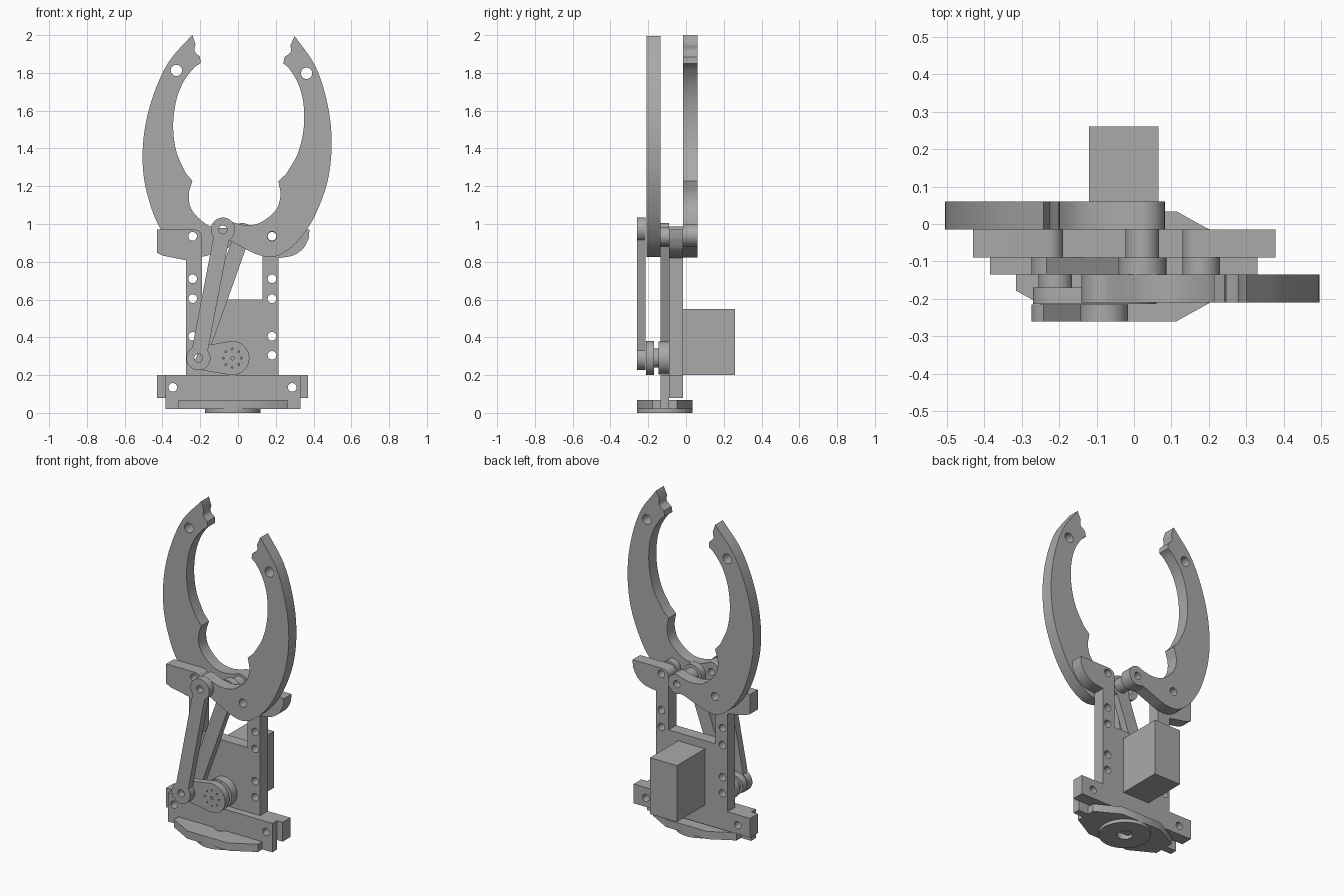
import bpy, bmesh, math
from mathutils import Matrix, Vector

cube = bpy.data.objects.get("Cube")
if cube:
    bpy.data.objects.remove(cube, do_unlink=True)

GREY = (0.4, 0.4, 0.4, 1)
grey = bpy.data.materials.new("plain grey")
grey.use_nodes = True
grey.diffuse_color = GREY
for node in grey.node_tree.nodes:
    if node.type == 'BSDF_PRINCIPLED':
        node.inputs["Base Color"].default_value = GREY


def arc(c, r, a0, a1, n=32):
    return [(c[0] + r * math.cos(a0 + (a1 - a0) * i / n),
             c[1] + r * math.sin(a0 + (a1 - a0) * i / n)) for i in range(n + 1)]


def circle(c, r, n=40):
    return arc(c, r, 0, math.tau, n)[:-1]


def smooth(points, steps=5):
    """Catmull-Rom resampling of an open run of points."""
    p = [Vector(q) for q in points]
    p = [2 * p[0] - p[1]] + p + [2 * p[-1] - p[-2]]
    out = []
    for a, b, c, d in zip(p, p[1:], p[2:], p[3:]):
        for i in range(steps):
            t = i / steps
            q = 0.5 * (2 * b + (c - a) * t + (2 * a - 5 * b + 4 * c - d) * t * t
                       + (3 * b - a - 3 * c + d) * t ** 3)
            out.append(tuple(q))
    return out + [tuple(p[-2])]


def plate(name, outline, lo, hi, holes=(), flat=False):
    """Extrude an outline with holes along y, or along z when flat."""
    cu = bpy.data.curves.new(name, 'CURVE')
    cu.dimensions = '2D'
    cu.fill_mode = 'BOTH'
    cu.extrude = (hi - lo) / 2
    for loop in [outline] + [circle(c, r, 24) for c, r in holes]:
        sp = cu.splines.new('POLY')
        sp.points.add(len(loop) - 1)
        for pt, (x, y) in zip(sp.points, loop):
            pt.co = (x, y, 0, 1)
        sp.use_cyclic_u = True
    tmp = bpy.data.objects.new(name + " profile", cu)
    bpy.context.collection.objects.link(tmp)
    bpy.context.view_layer.update()
    me = bpy.data.meshes.new_from_object(
        tmp.evaluated_get(bpy.context.evaluated_depsgraph_get()))
    bpy.data.objects.remove(tmp, do_unlink=True)
    bpy.data.curves.remove(cu)
    mid = (lo + hi) / 2
    if flat:
        me.transform(Matrix.Translation((0, 0, mid)))
    else:
        me.transform(Matrix.Translation((0, mid, 0)) @ Matrix.Rotation(math.pi / 2, 4, 'X'))
    bm = bmesh.new()
    bm.from_mesh(me)
    bmesh.ops.remove_doubles(bm, verts=bm.verts, dist=1e-5)
    bmesh.ops.recalc_face_normals(bm, faces=bm.faces)
    bm.to_mesh(me)
    bm.free()
    me.name = name
    me.materials.clear()
    me.materials.append(grey)
    ob = bpy.data.objects.new(name, me)
    bpy.context.collection.objects.link(ob)
    bpy.ops.object.select_all(action='DESELECT')
    ob.select_set(True)
    bpy.context.view_layer.objects.active = ob
    bpy.ops.object.shade_smooth_by_angle(angle=math.radians(30))
    return ob


def link(name, a, b, lo, hi, r=0.064, w=0.042):
    """Narrow bar with a round eye at each end."""
    t = math.atan2(b[1] - a[1], b[0] - a[0])
    k = math.asin(w / r)
    outline = arc(a, r, t + k, t + math.tau - k) + \
        arc(b, r, t + math.pi + k, t + 3 * math.pi - k)
    return plate(name, outline, lo, hi, [(a, 0.022), (b, 0.022)])


# Layers from front to back
L_LINK, L_HORN, L_JAW, L_MID, L_FRAME, L_BACK = (
    (-0.26, -0.215), (-0.213, -0.17), (-0.21, -0.135),
    (-0.135, -0.09), (-0.09, -0.015), (-0.015, 0.06))

# Key axes in the xz plane
R_PIVOT, L_PIVOT = (0.18, 0.935), (-0.24, 0.935)
R_ARM, CRANK, SHAFT = (-0.08, 0.97), (-0.21, 0.29), (-0.03, 0.29)

# Jaw profile: outer edge, arm eye, inner edges and hooked tip
outer = smooth([(0.30, 1.995), (0.41, 1.835), (0.474, 1.634), (0.496, 1.43),
                (0.474, 1.226), (0.405, 1.04), (0.326, 0.92), (0.246, 0.85),
                (0.177, 0.825), (0.103, 0.838), (0.03, 0.873), (-0.04, 0.91)])
eye = arc(R_ARM, 0.06, math.radians(-70), math.radians(-280), 24)
heel = smooth([(-0.03, 1.01), (0.03, 0.995), (0.1, 1.0), (0.167, 1.04),
               (0.21, 1.09), (0.225, 1.157), (0.214, 1.226)])
inner = smooth([(0.255, 1.265), (0.315, 1.37), (0.347, 1.5), (0.347, 1.634),
                (0.32, 1.74), (0.273, 1.82), (0.24, 1.85)])
tip = smooth([(0.246, 1.883), (0.278, 1.91), (0.278, 1.947)])
jaw = outer + eye + heel + inner + tip
jaw_holes = [((0.363, 1.798), 0.03), (R_PIVOT, 0.025), (R_ARM, 0.022)]


def mirrored(p, turn=0.111):
    """Mirror a point to the other pivot and turn it inward."""
    x, z = R_PIVOT[0] - p[0], p[1] - R_PIVOT[1]
    c, s = math.cos(turn), math.sin(turn)
    return (L_PIVOT[0] + x * c + z * s, L_PIVOT[1] + z * c - x * s)


plate("left_jaw", jaw, *L_JAW, jaw_holes)
plate("right_jaw", [mirrored(p) for p in jaw], *L_BACK,
      [(mirrored(c), r) for c, r in jaw_holes])
L_ARM = mirrored(R_ARM)

# Upright frame with two columns and shoulder bars
base_holes = [((x, 0.135), 0.023) for x in (-0.345, 0.287)]
column_holes = [((x, z), 0.023) for x in (-0.24, 0.18)
                for z in (0.305, 0.405, 0.605, 0.71, 0.935)]
shoulder = smooth([(0.215, 0.82), (0.29, 0.833), (0.345, 0.87), (0.375, 0.925)])
frame = [(-0.43, 0.08), (0.37, 0.08), (0.37, 0.2), (0.215, 0.2)] + shoulder + \
    [(0.378, 0.97)] + arc((0.17, 0.93), 0.04, math.pi / 2, math.pi, 8) + \
    [(0.13, 0.6), (-0.19, 0.6)] + arc((-0.23, 0.93), 0.04, 0, math.pi / 2, 8) + \
    [(-0.43, 0.97), (-0.43, 0.848), (-0.4, 0.833), (-0.275, 0.808),
     (-0.275, 0.2), (-0.43, 0.2)]
plate("frame", frame, *L_FRAME, base_holes + column_holes)
plate("base_front_plate", [(-0.385, 0.02), (0.33, 0.02), (0.33, 0.2), (-0.385, 0.2)],
      *L_MID, base_holes)

# Eight-sided foot with a round boss under it
foot_c = (-0.027, -0.113)
quarter = [(0.288, 0.065), (0.14, 0.147)]
half = quarter + [(-x, y) for x, y in reversed(quarter)]
octagon = half + [(-x, -y) for x, y in half]
plate("foot_plate", [(foot_c[0] + x, foot_c[1] + y) for x, y in octagon],
      0.02, 0.068, [(foot_c, 0.045)], flat=True)
plate("foot_boss", circle(foot_c, 0.147, 64), 0, 0.02, [(foot_c, 0.045)], flat=True)

# Motor block behind the frame
plate("motor", [(-0.12, 0.2), (0.065, 0.2), (0.065, 0.55), (-0.12, 0.55)], -0.015, 0.26)

# Crank horn with its ring of small screw holes
k = math.acos((0.09 - 0.06) / (SHAFT[0] - CRANK[0]))
horn = arc(SHAFT, 0.09, k - math.pi, math.pi - k) + \
    arc(CRANK, 0.06, math.pi - k, math.pi + k)
screws = [(p, 0.005) for p in circle(SHAFT, 0.048, 8)]
plate("crank_horn", horn, *L_HORN, screws + [(SHAFT, 0.009), (CRANK, 0.022)])
plate("motor_disc", circle(SHAFT, 0.088), -0.145, -0.09)
plate("motor_shaft", circle(SHAFT, 0.05), -0.17, -0.145)

# Push links
link("front_link", CRANK, R_ARM, *L_LINK)
link("rear_link", CRANK, L_ARM, *L_MID)

# Spacers between the layers
for name, c, lo, hi, r in (
        ("crank_spacer", CRANK, -0.17, -0.135, 0.045),
        ("left_pivot_spacer", R_PIVOT, -0.135, -0.09, 0.05),
        ("right_arm_spacer", L_ARM, -0.09, -0.015, 0.045)):
    plate(name, circle(c, r), lo, hi, [(c, 0.023)])
